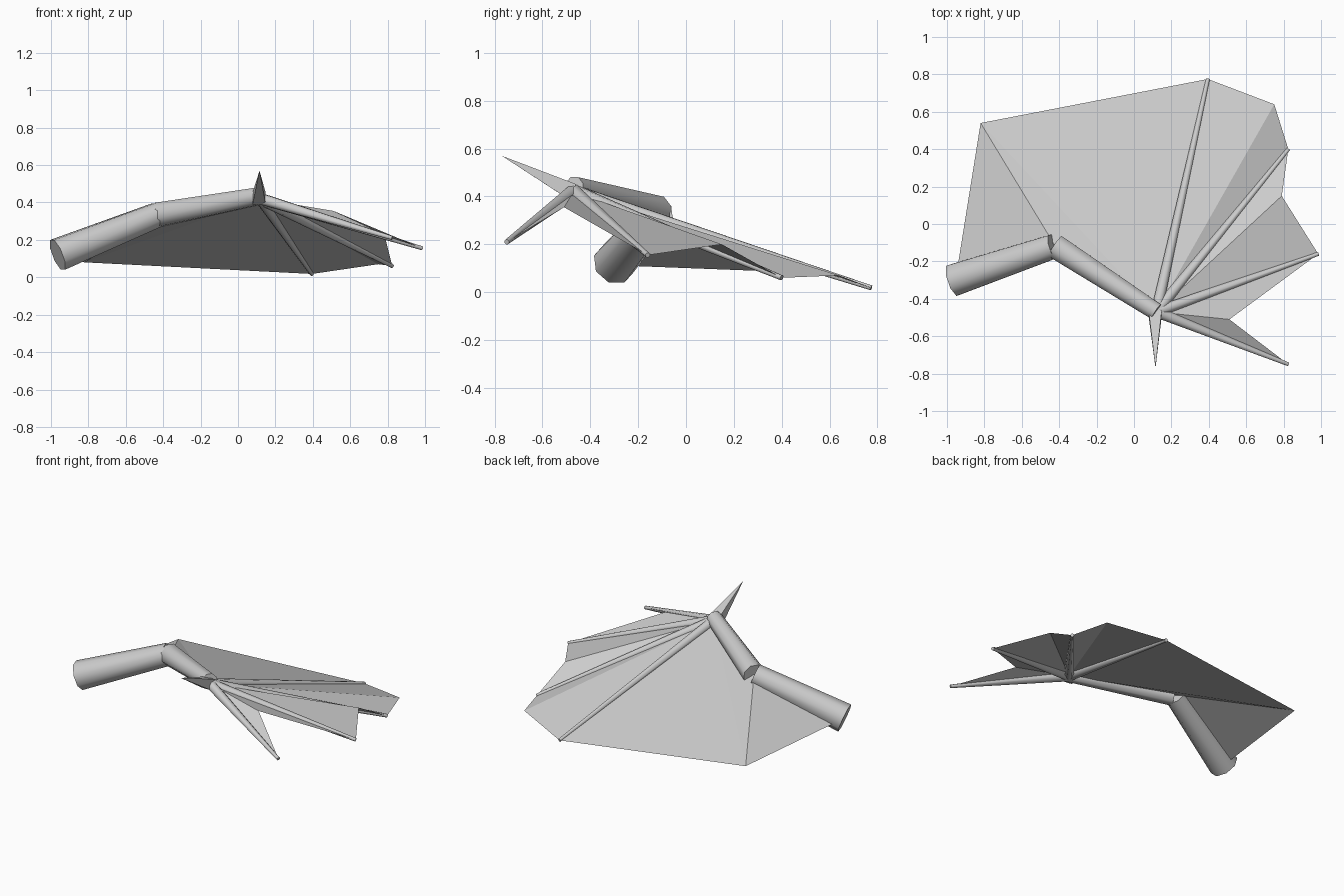
import bpy
import bmesh
import math
from mathutils import Vector, Matrix

cube = bpy.data.objects.get("Cube")
if cube:
    bpy.data.objects.remove(cube, do_unlink=True)

# One plain grey for the whole wing
grey = bpy.data.materials.new("light grey")
grey.use_nodes = True
grey.diffuse_color = (0.6, 0.6, 0.6, 1)
grey.node_tree.nodes["Principled BSDF"].inputs["Base Color"].default_value = (0.6, 0.6, 0.6, 1)


def add_object(name, bm):
    mesh = bpy.data.meshes.new(name)
    bm.to_mesh(mesh)
    bm.free()
    mesh.materials.append(grey)
    obj = bpy.data.objects.new(name, mesh)
    bpy.context.collection.objects.link(obj)
    return obj


def bone(name, start, end, r_start, r_end, sides=8, smooth=True):
    """Tapered rod between two joints."""
    start, end = Vector(start), Vector(end)
    axis = end - start
    turn = axis.to_track_quat('Z', 'Y').to_matrix().to_4x4()
    spin = Matrix.Rotation(math.pi / sides, 4, 'Z')
    bm = bmesh.new()
    bmesh.ops.create_cone(bm, cap_ends=True, segments=sides, radius1=r_start,
                          radius2=r_end, depth=axis.length,
                          matrix=Matrix.Translation((start + end) / 2) @ turn @ spin)
    obj = add_object(name, bm)
    if smooth:
        bpy.ops.object.select_all(action='DESELECT')
        bpy.context.view_layer.objects.active = obj
        obj.select_set(True)
        bpy.ops.object.shade_smooth_by_angle(angle=math.radians(50))
    return obj


# Joints of the arm
shoulder = (-0.965, -0.3, 0.12)
elbow = (-0.42, -0.12, 0.335)
wrist = (0.12, -0.47, 0.435)
knuckle = (0.12, -0.47, 0.42)

bone("upper_arm", shoulder, (-0.43, -0.12, 0.335), 0.092, 0.07)
bone("forearm", elbow, wrist, 0.07, 0.05)

# Four long fingers fanning out of the wrist
finger_tips = [(0.395, 0.775, 0.018), (0.825, 0.4, 0.06),
               (0.985, -0.16, 0.155), (0.825, -0.75, 0.21)]
for i, tip in enumerate(finger_tips):
    bone(f"finger_{i + 1}", knuckle, tip, 0.032, 0.011)

# Thumb claw
bone("thumb_claw", (0.113, -0.475, 0.42), (0.115, -0.77, 0.57), 0.05, 0.0, sides=4, smooth=False)

# Membrane: flat panels, fanned from the elbow and the wrist
trailing = (-0.82, 0.54, 0.08)
scallops = [(0.75, 0.64, 0.07), (0.79, 0.15, 0.2), (0.51, -0.51, 0.355)]
rim = [trailing]
for tip, dip in zip(finger_tips, scallops):
    rim += [tip, dip]
rim.append(finger_tips[-1])

bm = bmesh.new()
panels = [((-0.945, -0.24, 0.11), elbow, trailing), (elbow, knuckle, trailing)]
panels += [(knuckle, b, a) for a, b in zip(rim, rim[1:])]
for panel in panels:
    bm.faces.new([bm.verts.new(p) for p in panel])
bmesh.ops.remove_doubles(bm, verts=bm.verts, dist=0.0001)
add_object("wing_membrane", bm)
